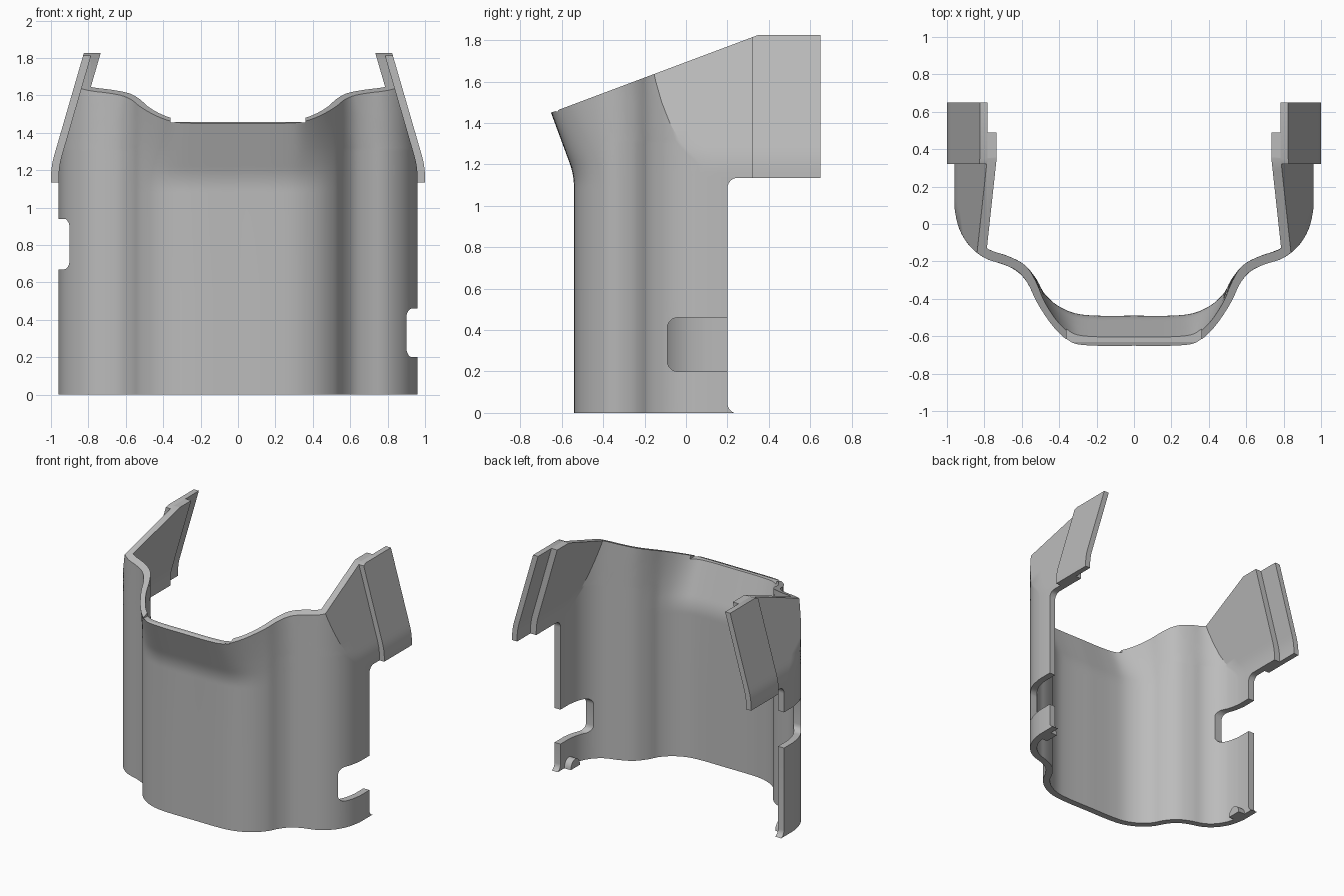
import bpy, bmesh, math
from mathutils import Vector

cube = bpy.data.objects.get("Cube")
if cube:
    bpy.data.objects.remove(cube, do_unlink=True)

grey = bpy.data.materials.new("plain grey")
grey.use_nodes = True
grey.diffuse_color = (0.5, 0.5, 0.5, 1)
grey.node_tree.nodes["Principled BSDF"].inputs["Base Color"].default_value = (0.5, 0.5, 0.5, 1)

WALL = 0.05
BACK = 0.49
TOP = 1.825
WING_BOTTOM = 1.135


def make_object(name, bm):
    bmesh.ops.recalc_face_normals(bm, faces=bm.faces)
    mesh = bpy.data.meshes.new(name)
    bm.to_mesh(mesh)
    bm.free()
    mesh.materials.append(grey)
    obj = bpy.data.objects.new(name, mesh)
    bpy.context.collection.objects.link(obj)
    return obj


def activate(obj):
    bpy.ops.object.select_all(action='DESELECT')
    obj.select_set(True)
    bpy.context.view_layer.objects.active = obj


def smooth(obj):
    activate(obj)
    bpy.ops.object.shade_smooth_by_angle(angle=math.radians(30))


def cut(obj, cutter):
    mod = obj.modifiers.new("cut", 'BOOLEAN')
    mod.operation = 'DIFFERENCE'
    mod.solver = 'EXACT'
    mod.object = cutter
    activate(obj)
    bpy.ops.object.modifier_apply(modifier=mod.name)
    bpy.data.objects.remove(cutter, do_unlink=True)


def prism(points, a, b, place):
    """Extrude a 2D outline from a to b; place maps (u, v, depth) to space."""
    bm = bmesh.new()
    ends = [[bm.verts.new(place(u, v, d)) for u, v in points] for d in (a, b)]
    for ring in ends:
        bm.faces.new(ring)
    for i in range(len(points)):
        j = (i + 1) % len(points)
        bm.faces.new((ends[0][i], ends[0][j], ends[1][j], ends[1][i]))
    return bm


def along_x(u, v, d):
    return (d, u, v)


def along_y(u, v, d):
    return (u, d, v)


def rounded_rect(y0, y1, z0, z1, r):
    corners = ((y1 - r, z1 - r), (y0 + r, z1 - r), (y0 + r, z0 + r), (y1 - r, z0 + r))
    return [(cy + r * math.cos((k + i / 6) * math.pi / 2),
             cz + r * math.sin((k + i / 6) * math.pi / 2))
            for k, (cy, cz) in enumerate(corners) for i in range(7)]


def trim_top(bm):
    """Level top at the back, sloping down to the front lip."""
    for co, no in (((0, 0, TOP), (0, 0, 1)), ((0, -0.65, 1.45), (0, -0.375, 1))):
        bmesh.ops.bisect_plane(bm, geom=bm.verts[:] + bm.edges[:] + bm.faces[:],
                               plane_co=co, plane_no=Vector(no).normalized(), clear_outer=True)
        rim = [e for e in bm.edges if e.is_boundary]
        bmesh.ops.holes_fill(bm, edges=rim, sides=0)


def hinge(t, r=0.06):
    """Zero, then a straight ramp, with a rounded bend between."""
    return 0 if t < -r else t if t > r else (t + r) ** 2 / (4 * r)


def side_x(z):
    return 0.9599 - 0.29 * hinge(z - 1.22)


def flare(x, z):
    w = min(1, max(0, (0.58 - x) / 0.28))
    return -0.37 * hinge(z - 1.15) * w * w * (3 - 2 * w)


# Half of the wall's plan, from the front centre to the back end
plan = [Vector(p) for p in ((0, -.54), (.2, -.54), (.33, -.525), (.44, -.475), (.52, -.4),
                            (.565, -.32), (.62, -.255), (.7, -.215), (.78, -.19), (.845, -.15),
                            (.9, -.09), (.94, -.01), (.96, .09), (.96, .15), (.96, BACK))]


def spline(pts, steps=8):
    out = []
    for i in range(len(pts) - 1):
        p0, p1, p2 = pts[max(i - 1, 0)], pts[i], pts[i + 1]
        p3 = pts[min(i + 2, len(pts) - 1)]
        for k in range(steps):
            t = k / steps
            out.append(p1 + ((p2 - p0) * t + (2 * p0 - 5 * p1 + 4 * p2 - p3) * t * t
                             + (3 * p1 - p0 - 3 * p2 + p3) * t ** 3) / 2)
    return out + [pts[-1]]


outer = spline(plan)
inner = []
for i, p in enumerate(outer):
    d = (outer[min(i + 1, len(outer) - 1)] - outer[max(i - 1, 0)]).normalized()
    inner.append(p + WALL * Vector((-d.y, d.x)))
inner[0].x = 0


def half_row(path, limit, z, curved=56, flat=5):
    """Follow the plan up to the leaning side, then run straight back."""
    part = [path[0]]
    for a, b in zip(path, path[1:]):
        if b.x >= limit:
            part.append(a.lerp(b, (limit - a.x) / (b.x - a.x)))
            break
        part.append(b)
    dist = [0]
    for a, b in zip(part, part[1:]):
        dist.append(dist[-1] + (b - a).length)
    pts, k = [], 0
    for i in range(curved + 1):
        s = dist[-1] * i / curved
        while k < len(part) - 2 and dist[k + 1] < s:
            k += 1
        pts.append(part[k].lerp(part[k + 1], (s - dist[k]) / (dist[k + 1] - dist[k])))
    end = pts[-1]
    pts += [Vector((limit, end.y + (BACK - end.y) * i / flat)) for i in range(1, flat + 1)]
    return [(p.x, p.y + flare(p.x, z), z) for p in pts]


def mirrored(half):
    return [(-x, y, z) for x, y, z in reversed(half[1:])] + half


# Main wall: rows of closed sections, trimmed to the sloping top
bm = bmesh.new()
levels = [0, 0.55, 1.08] + [1.1 + 0.02 * i for i in range(12)] + [1.4, 1.5, 1.6, 1.7, 1.8, 1.95]
rings = []
for z in levels:
    section = mirrored(half_row(outer, side_x(z), z))
    section += reversed(mirrored(half_row(inner, side_x(z) - WALL, z)))
    rings.append([bm.verts.new(p) for p in section])
for low, high in zip(rings, rings[1:]):
    for i in range(len(low)):
        j = (i + 1) % len(low)
        bm.faces.new((low[i], low[j], high[j], high[i]))
bm.faces.new(rings[0])
bmesh.ops.recalc_face_normals(bm, faces=bm.faces)
trim_top(bm)
wall = make_object("curved_wall", bm)

# Open space below the wings, one notch on each side, and the front lip ledge
openings = [(rounded_rect(0.2, 0.9, -0.003, WING_BOTTOM, 0.05), -1.2, 1.2),
            (rounded_rect(-0.09, 0.5, 0.2, 0.46, 0.05), 0.7, 1.2),
            (rounded_rect(-0.09, 0.5, 0.67, 0.94, 0.05), -1.2, -0.7),
            ([(-0.63, 1.455), (-0.4, 1.455), (-0.4, 1.6), (-0.63, 1.6)], -0.36, 0.36)]
for outline, x0, x1 in openings:
    cut(wall, make_object("cutter", prism(outline, x0, x1, along_x)))
smooth(wall)

# Outer wing plates and small inner bosses, on both sides
heights = [WING_BOTTOM] + [1.16 + 0.02 * i for i in range(8)] + [1.9]
boss_outline = [(0.1 + 0.055 * math.cos(math.pi * i / 12), 0.065 * math.sin(math.pi * i / 12))
                for i in range(13)]
for side, label in ((1, "left"), (-1, "right")):
    face = [(side * (side_x(z) + 0.04), z) for z in heights]
    back = [(side * (side_x(z) - 0.002), z) for z in reversed(heights)]
    bm = prism(face + back, 0.32, 0.65, along_y)
    bmesh.ops.recalc_face_normals(bm, faces=bm.faces)
    trim_top(bm)
    smooth(make_object(label + "_wing_plate", bm))
    smooth(make_object(label + "_boss", prism(boss_outline, side * 0.855, side * 0.93, along_x)))
